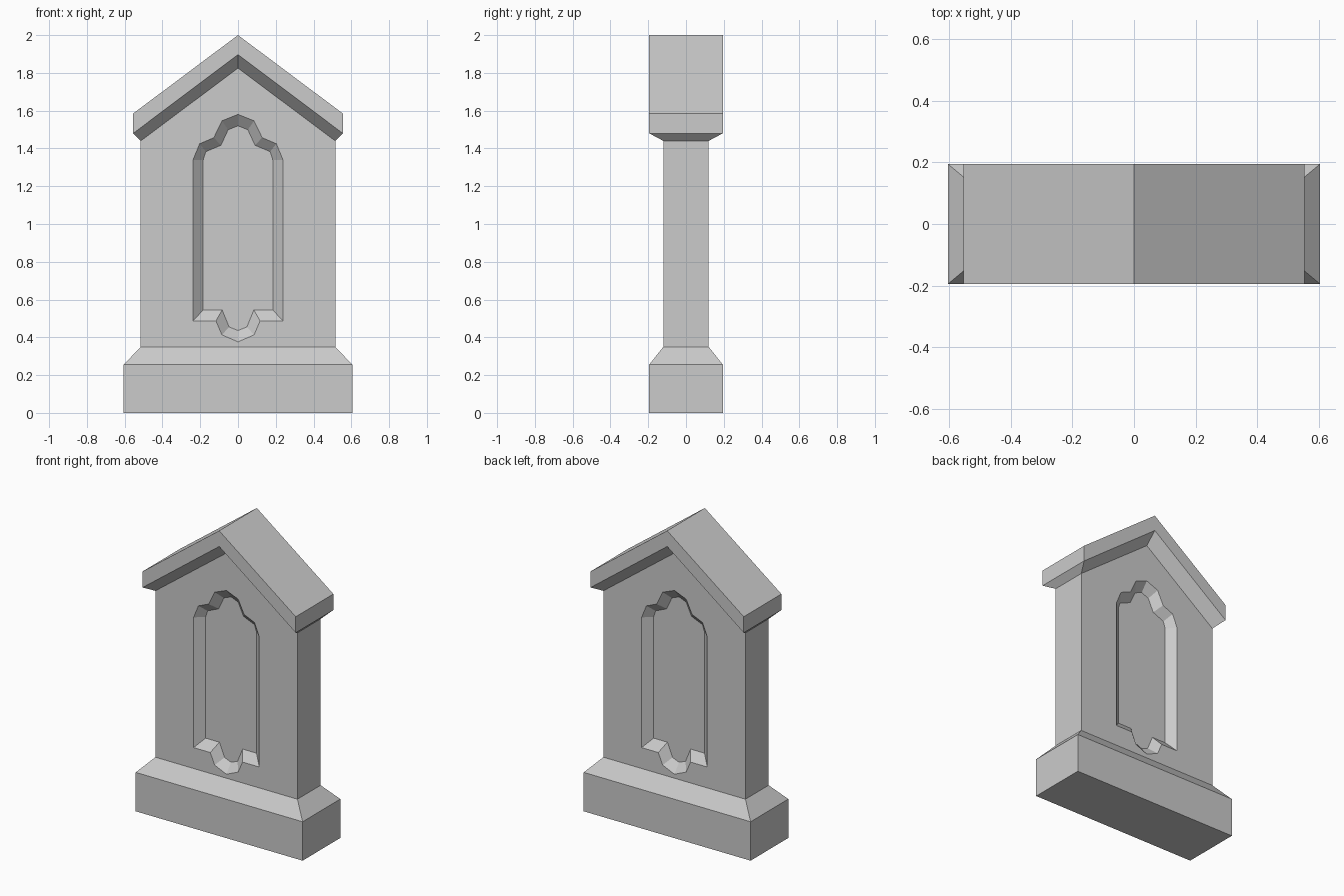
import bpy, bmesh

if "Cube" in bpy.data.objects:
    bpy.data.objects.remove(bpy.data.objects["Cube"])


def part(name, faces):
    """Build a part from the faces of its front right quarter, mirrored in x and y."""
    bm = bmesh.new()
    for sx in (1, -1):
        for sy in (1, -1):
            for pts in faces:
                bm.faces.new([bm.verts.new((x * sx, y * sy, z)) for x, y, z in pts])
    bmesh.ops.remove_doubles(bm, verts=bm.verts, dist=0.0005)
    bmesh.ops.recalc_face_normals(bm, faces=bm.faces)
    mesh = bpy.data.meshes.new(name)
    bm.to_mesh(mesh)
    bm.free()
    obj = bpy.data.objects.new(name, mesh)
    bpy.context.collection.objects.link(obj)
    return obj


def at(y, profile):
    return [(x, y, z) for x, z in profile]


def ring(x, y, z):
    """Quarter outline of a rectangle: front middle, corner, side middle."""
    return [(0, -y, z), (x, -y, z), (x, 0, z)]


def strip(a, b):
    return [(a[i], a[i + 1], b[i + 1], b[i]) for i in range(len(a) - 1)]


BX, BY = 0.605, 0.195      # base half size
WX, WY = 0.515, 0.12       # slab half size
RX = 0.555                 # roof half width
PANEL_Y = 0.072            # recessed panel depth position

# Plinth with a sloped top edge
low, mid, top = ring(BX, BY, 0), ring(BX, BY, 0.255), ring(WX, WY, 0.35)
part("base", strip(low, mid) + strip(mid, top) + [low + [(0, 0, 0)]])

# Upright slab with a bevelled, lobed niche on both faces
outer = [(0, 0.376), (0.085, 0.413), (0.117, 0.487), (0.238, 0.487), (0.238, 1.34),
         (0.203, 1.425), (0.128, 1.457), (0.085, 1.546), (0, 1.58)]
inner = [(0, 0.436), (0.047, 0.455), (0.084, 0.545), (0.184, 0.545), (0.184, 1.34),
         (0.17, 1.383), (0.09, 1.417), (0.052, 1.499), (0, 1.52)]
wall = [(0, 1.825), (WX, 1.44), (WX, 0.35), (0, 0.35)]
rim, floor = at(-WY, outer), at(-PANEL_Y, inner)
side = [(WX, -WY, 0.35), (WX, 0, 0.35), (WX, 0, 1.44), (WX, -WY, 1.44)]
part("slab", [at(-WY, wall + outer), side, floor] + strip(rim, floor))

# Gabled cap with a sloped underside
edge = [(0, 2.0), (RX, 1.585), (RX, 1.48)]
front, centre = at(-BY, edge), at(0, edge)
under = [(0, -BY, 1.897), front[2], centre[2]]
joint = [(0, -WY, 1.825), (WX, -WY, 1.44), (WX, 0, 1.44)]
part("roof", strip(front, centre) + [front + [under[0]]] + strip(under, joint))
